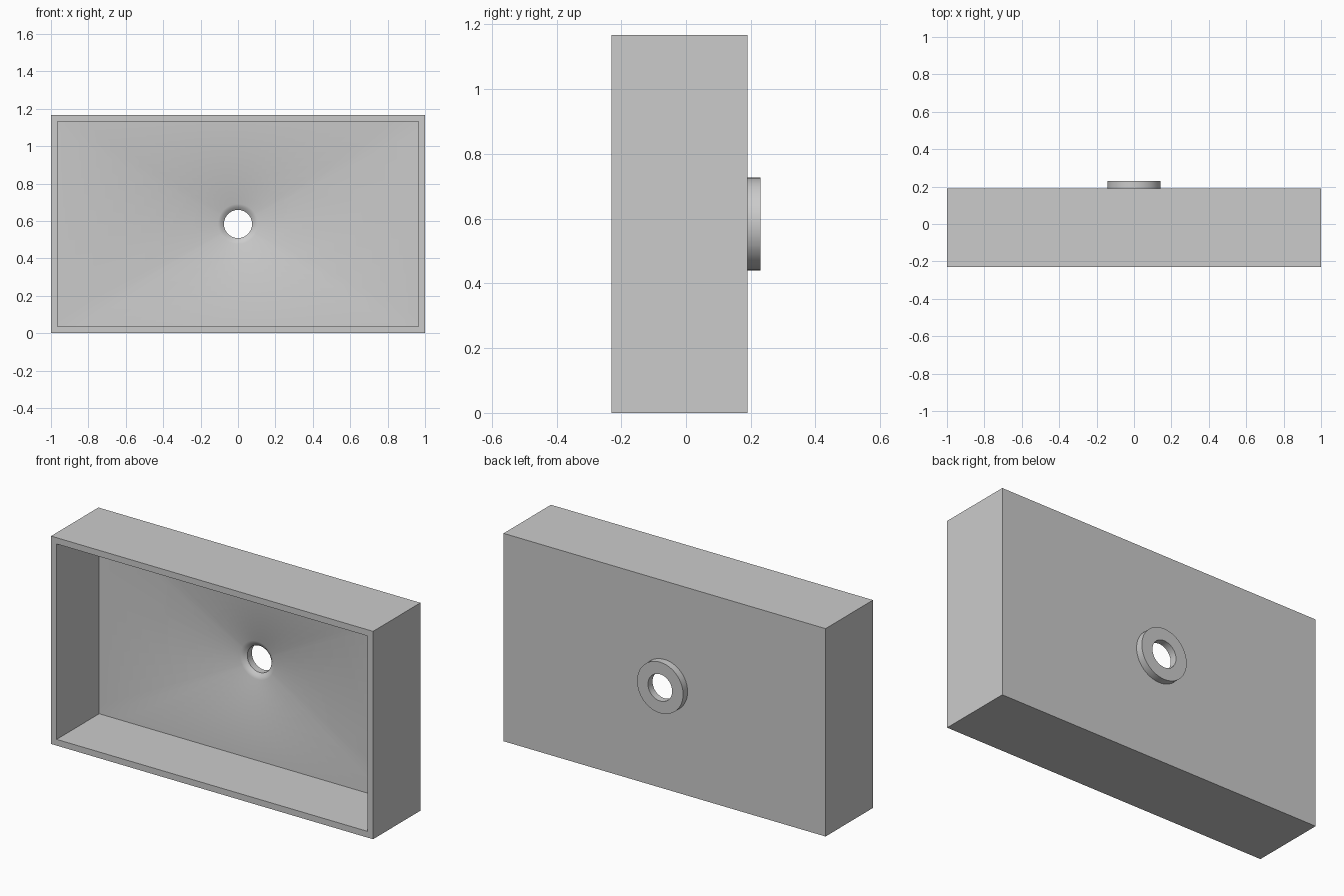
import bpy, bmesh, math

if "Cube" in bpy.data.objects:
    bpy.data.objects.remove(bpy.data.objects["Cube"])

CZ = 0.5835          # drain centre height
HX, HZ = 1.0, 0.5835 # outer half sizes
corner = math.atan2(HZ, HX)

# Directions round the drain, with the four box corners included
angles = [2 * math.pi * i / 64 for i in range(64)]
angles += [corner, math.pi - corner, math.pi + corner, 2 * math.pi - corner]
angles.sort()

bm = bmesh.new()


def circle(r, y):
    return [bm.verts.new((r * math.cos(a), y, CZ + r * math.sin(a))) for a in angles]


def rect(hx, hz, y):
    loop = []
    for a in angles:
        c, s = math.cos(a), math.sin(a)
        k = 1 / max(abs(c) / HX, abs(s) / HZ)
        loop.append(bm.verts.new((k * c / HX * hx, y, CZ + k * s / HZ * hz)))
    return loop


# Closed chain of loops: collar, outer box, rim, cavity, sloped floor, drain
loops = [
    circle(0.075, 0.23), circle(0.143, 0.23), circle(0.143, 0.19),
    rect(HX, HZ, 0.19), rect(HX, HZ, -0.23),
    rect(0.965, 0.5485, -0.23), rect(0.965, 0.5485, 0.147),
    circle(0.107, 0.170), circle(0.090, 0.177), circle(0.075, 0.190),
]
n = len(angles)
for p, q in zip(loops, loops[1:] + loops[:1]):
    for i in range(n):
        j = (i + 1) % n
        bm.faces.new((p[i], p[j], q[j], q[i]))
bmesh.ops.recalc_face_normals(bm, faces=bm.faces)

# Sink basin
mesh = bpy.data.meshes.new("sink_basin")
bm.to_mesh(mesh)
bm.free()
basin = bpy.data.objects.new("sink_basin", mesh)
bpy.context.collection.objects.link(basin)
bpy.context.view_layer.objects.active = basin
basin.select_set(True)
bpy.ops.object.shade_smooth_by_angle(angle=math.radians(30))
